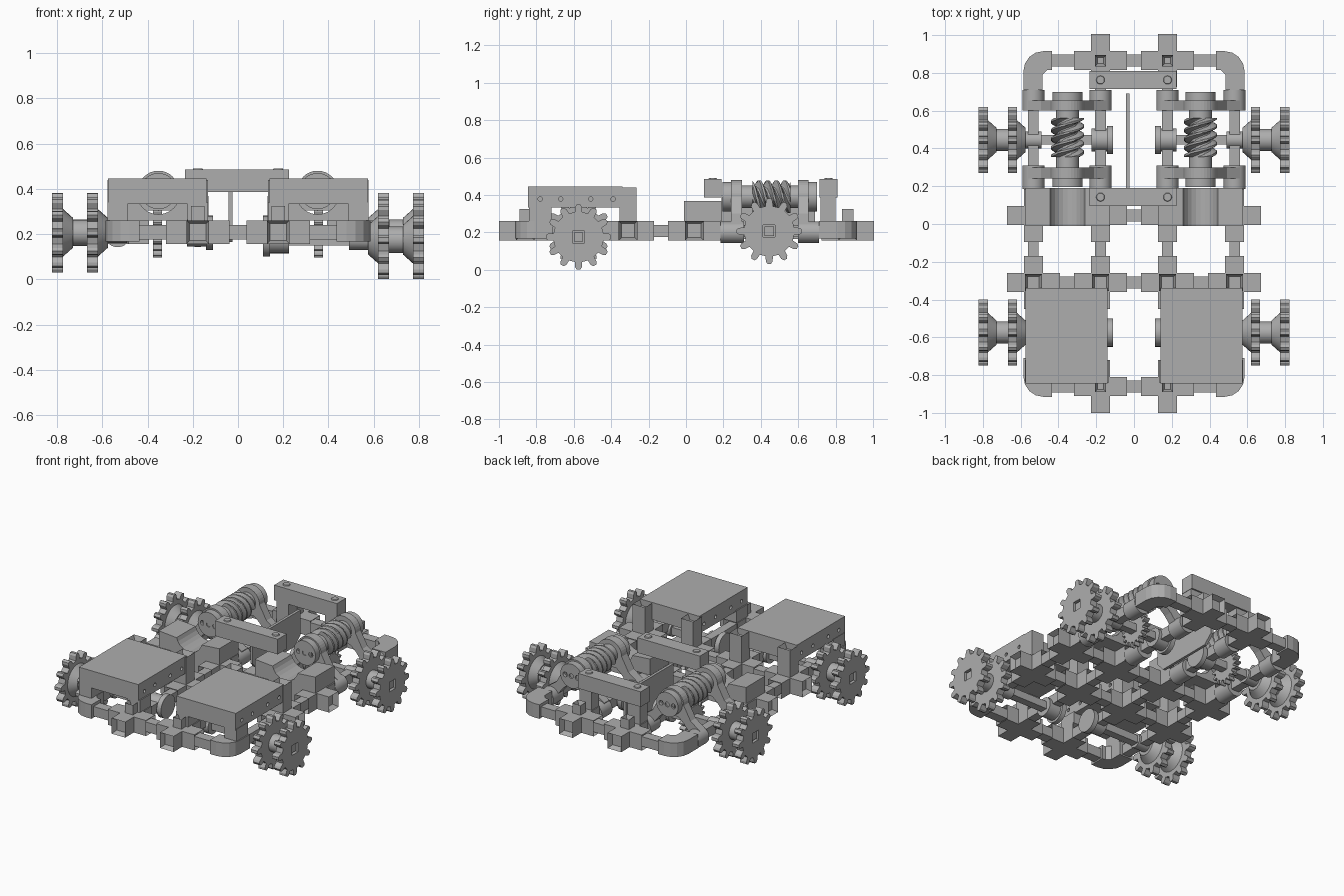
import bpy, bmesh
from math import sin, cos, pi
from mathutils import Vector

if "Cube" in bpy.data.objects:
    bpy.data.objects.remove(bpy.data.objects["Cube"])

GREY = bpy.data.materials.new("plain_grey")
GREY.use_nodes = True
GREY.diffuse_color = (0.42, 0.42, 0.42, 1)
GREY.node_tree.nodes["Principled BSDF"].inputs["Base Color"].default_value = GREY.diffuse_color


def finish(name, bm, smooth=False):
    bmesh.ops.recalc_face_normals(bm, faces=bm.faces)
    mesh = bpy.data.meshes.new(name)
    bm.to_mesh(mesh)
    bm.free()
    mesh.materials.append(GREY)
    ob = bpy.data.objects.new(name, mesh)
    bpy.context.collection.objects.link(ob)
    if smooth:
        bpy.ops.object.select_all(action='DESELECT')
        ob.select_set(True)
        bpy.context.view_layer.objects.active = ob
        bpy.ops.object.shade_smooth_by_angle()
    return ob


def place(axis, u, v, t):
    return {'x': (t, u, v), 'y': (u, t, v), 'z': (u, v, t)}[axis]


def loft(name, axis, rings, smooth=False):
    """Skin a list of (offset, outline) sections along an axis."""
    bm = bmesh.new()
    loops = [[bm.verts.new(place(axis, u, v, t)) for u, v in pts] for t, pts in rings]
    n = len(loops[0])
    for a, b in zip(loops, loops[1:]):
        for i in range(n):
            j = (i + 1) % n
            bm.faces.new((a[i], a[j], b[j], b[i]))
    bm.faces.new(loops[0])
    bm.faces.new(loops[-1])
    return finish(name, bm, smooth)


def prism(name, axis, pts, a, b, smooth=False):
    return loft(name, axis, [(a, pts), (b, pts)], smooth)


def circle(u, v, r, n=32, start=0.0, sweep=2 * pi):
    return [(u + r * cos(start + sweep * i / n), v + r * sin(start + sweep * i / n)) for i in range(n)]


def lathe(name, axis, u, v, profile):
    return loft(name, axis, [(t, circle(u, v, r)) for t, r in profile], True)


def box(name, lo, hi, holes=()):
    """Box with optional square sockets in the faces looking along the given directions."""
    bm = bmesh.new()
    bmesh.ops.create_cube(bm, size=1)
    lo, hi = Vector(lo), Vector(hi)
    for v in bm.verts:
        v.co = Vector([(lo[i] + hi[i]) / 2 + v.co[i] * abs(hi[i] - lo[i]) for i in range(3)])
    bm.normal_update()
    for d in holes:
        d = Vector(d)
        face = max(bm.faces, key=lambda f: f.normal.dot(d) * f.calc_area() if f.normal.dot(d) > .9 else 0)
        bmesh.ops.inset_individual(bm, faces=[face], thickness=.02)
        for v in face.verts:
            v.co -= d * .035
    return finish(name, bm)


def cut(target, cutters):
    """Subtract the cutters, bake the result and drop them."""
    for c in cutters:
        c.hide_render = True
        m = target.modifiers.new("cut", 'BOOLEAN')
        m.operation, m.object, m.solver = 'DIFFERENCE', c, 'EXACT'
    deps = bpy.context.evaluated_depsgraph_get()
    mesh = bpy.data.meshes.new_from_object(target.evaluated_get(deps))
    target.modifiers.clear()
    target.data = mesh
    for c in cutters:
        bpy.data.objects.remove(c)


def gear(name, y, z, a, b, tip, root, teeth):
    pts = []
    for k in range(teeth):
        for off, f in ((-.28, 0), (-.21, .7), (-.1, 1), (.1, 1), (.21, .7), (.28, 0)):
            r, t = root + (tip - root) * f, 2 * pi * (k + off) / teeth
            pts.append((y + r * cos(t), z + r * sin(t)))
    return prism(name, 'x', pts, a, b)


LOW, TOP, MID, H, ARM = .157, .26, .208, .05, .14
COLS = (-.5325, -.1775, .1775, .5325)
ROWS = (-.31, .045)


# Frame connectors: plus shapes with socketed arms
def cross(x, y):
    box("frame_cross_core", (x - H, y - H, LOW), (x + H, y + H, TOP))
    for dx, dy in ((1, 0), (-1, 0), (0, 1), (0, -1)):
        ex, ey = sorted((dx * H, dx * ARM)), sorted((dy * H, dy * ARM))
        if not dx:
            ex = (-H, H)
        if not dy:
            ey = (-H, H)
        box("frame_cross_arm", (x + ex[0], y + ey[0], LOW), (x + ex[1], y + ey[1], TOP), [(dx, dy, 0)])


def rail_x(x0, x1, y):
    box("frame_link", (x0, y - .032, MID - .032), (x1, y + .032, MID + .032))


def rail_y(x, y0, y1):
    box("frame_rail", (x - .028, y0, MID - .032), (x + .028, y1, MID + .032))


for x in COLS:
    for y in ROWS:
        cross(x, y)
    rail_y(x, -.2, -.06)
    rail_y(x, .15, .74)
    rail_y(x, -.75, -.42)
    box("box_rear_column", (x - .045, -.355, TOP), (x + .045, -.265, .44), [(0, 0, 1)])
    box("box_front_column", (x - .045, -.84, TOP), (x + .045, -.72, .34))
for y in ROWS + (.865, -.86):
    rail_x(-.06, .06, y)
    for s in (1, -1):
        rail_x(s * .3, s * .46, y)
for y in (.865, -.86):
    e = 1 if y > 0 else -1
    for s in (1, -1):
        x = s * .1775
        cross(x, y)
        box("frame_peg", (x - .03, y - .03, TOP), (x + .03, y + .03, .325), [(0, 0, 1)])
        # Rounded frame corner
        outer = [(.435, .915)] + [(.48 + .105 * sin(a * pi / 8), .81 + .105 * cos(a * pi / 8)) for a in range(5)]
        inner = [(.585, .71), (.485, .71), (.485, .79), (.46, .815), (.435, .815)]
        prism("frame_corner", 'z', [(s * u, e * v) for u, v in outer + inner], LOW + .01, TOP)

# Front boxes with side holes
for s in (1, -1):
    b = box("front_box", (min(s * .14, s * .575), -.845, .332), (max(s * .14, s * .575), -.34, .446))
    holes = []
    for y in (-.78, -.67, -.51, -.39):
        for x in (.14, .575):
            holes.append(prism("hole_cutter", 'x', circle(y, .378, .012, 12), s * x - .04, s * x + .04))
    cut(b, holes)

# Wheels and axles
for s in (1, -1):
    for y, z in ((-.575, .175 if s > 0 else .205), (.445, .206)):
        for a, b in ((.62, .668), (.774, .822)):
            g = gear("wheel_gear", y, z, s * a, s * b, .175, .135, 12)
            sq = [(y + u * .032, z + v * .032) for u, v in ((-1, -1), (1, -1), (1, 1), (-1, 1))]
            cut(g, [prism("socket_cutter", 'x', sq, s * (b - .03), s * (b + .02))])
            lathe("wheel_cone", 'x', y, z, [(s * (a - .045), .065), (s * a, .105)])
        lathe("wheel_hub", 'x', y, z, [(s * .66, .058), (s * .74, .058)])
        box("axle", (min(s * .13, s * .81), y - .025, z - .025), (max(s * .13, s * .81), y + .025, z + .025))
        lathe("axle_end_cap", 'x', y, z, [(s * .11, .075), (s * .142, .075)])
        lathe("axle_inner_sleeve", 'x', y, z, [(s * .142, .06), (s * .225, .06)])
        lathe("axle_outer_sleeve", 'x', y, z, [(s * .49, .045), (s * .58, .045)])
    gear("drive_gear", .445, .206, s * .335, s * .375, .11, .085, 16)


# Worm screw
def worm(x, z):
    rings, steps = [], 72
    for i in range(steps + 1):
        y = .355 + .205 * i / steps
        ring = []
        for k in range(48):
            t = 2 * pi * k / 48
            wave = max(-1, min(1, 1.7 * sin(3 * t + 2 * pi * y / .046)))
            r = .071 + .016 * wave
            ring.append((x + r * cos(t), z + r * sin(t)))
        rings.append((y, ring))
    loft("worm_screw", 'y', rings, True)


for s in (1, -1):
    x, z = s * .352, .39
    worm(x, z)
    lathe("worm_shaft", 'y', x, z, [(.2, .045), (.69, .045)])
    for y0, y1 in ((.295, .355), (.56, .605)):
        lathe("worm_collar", 'y', x, z, [(y0, .06), (y1, .06)])
    for y0, y1, cap0, cap1 in ((.24, .3, .195, .24), (.6, .655, .655, .7)):
        # Arched bearing bracket: round head on two splayed legs
        head = circle(x, z, .09, 16, 0, pi) + [(x - .09, z)]
        legs = [(x - .14, .3), (x - .21, .25), (x - .21, MID), (x - .14, MID),
                (x - .09, .27), (x - .05, .305), (x + .05, .305), (x + .09, .27),
                (x + .14, MID), (x + .21, MID), (x + .21, .25), (x + .14, .3)]
        prism("worm_bracket", 'y', head + legs, y0, y1)
        cap = lathe("worm_end_cap", 'y', x, z, [(cap0, .08), (cap1, .08)])
        out = cap0 if y0 < .4 else cap1
        cut(cap, [prism("cap_cutter", 'y', circle(x + d, z, .016, 12), out - .02, out + .02)
                  for d in (-.045, 0, .045)])
        for c in (.1775, .5325):
            f0, f1 = (.185, .31) if y0 < .4 else (.6, .71)
            lathe("bracket_foot", 'y', s * c, MID - .008, [(f0, .058), (f1, .058)])

    # Cradle block with a concave trough
    arc = [(x + .095 * cos(a * pi / 12), .382 + .095 * sin(a * pi / 12)) for a in range(-1, -12, -1)]
    side = [(x - .222, .368), (x - .222, TOP), (x + .222, TOP), (x + .222, .368)]
    prism("cradle_block", 'y', arc + side, -.01, .19)
    box("bridge_post", (s * .1775 - .045, .72, TOP - .03), (s * .1775 + .045, .8, .39))

# Bridges across the two screws and the plate between them
for y0, y1 in ((.095, .19), (.715, .81)):
    box("bridge_bar", (-.235, y0, .385), (.225, y1, .485))
    for s in (1, -1):
        lathe("bridge_pin", 'z', s * .1775, (y0 + y1) / 2, [(.48, .025), (.491, .02)])
profile = [(.19, .385), (.19, .22), (.24, .165), (.63, .165), (.69, .22), (.69, .385)]
prism("middle_plate", 'x', profile, -.043, -.025)
